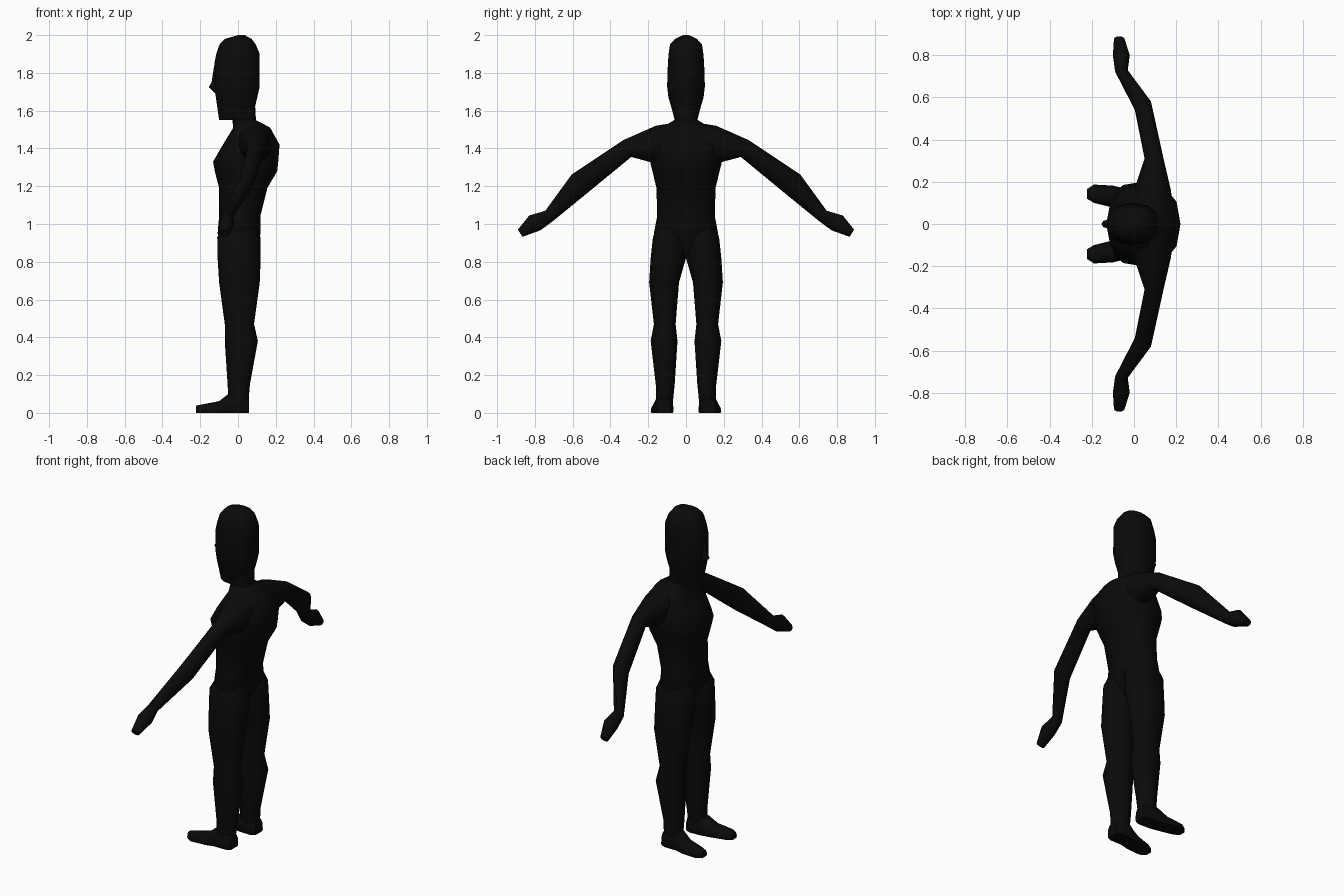
import bpy, bmesh, math

black = bpy.data.materials.new("black")
black.diffuse_color = (0.003, 0.003, 0.003, 1)


def loft(name, axis, rings, power=2.0, mirror=False, sides=12):
    """Skin rounded rings along an axis.
    Ring: position, min/max of the first and second other axis, optional lean."""
    bm = bmesh.new()
    others = [i for i in range(3) if i != axis]
    loops = []
    for t, a0, a1, b0, b1, *lean in rings:
        loop = []
        for k in range(sides):
            ang = 2 * math.pi * k / sides
            c, s = [math.copysign(abs(f(ang)) ** (2 / power), f(ang)) for f in (math.cos, math.sin)]
            p = [0, 0, 0]
            p[axis] = t + (lean[0] if lean else 0) * s
            p[others[0]] = (a0 + a1) / 2 + (a1 - a0) / 2 * c
            p[others[1]] = (b0 + b1) / 2 + (b1 - b0) / 2 * s
            p[2] = max(p[2], 0)
            loop.append(bm.verts.new(p))
        loops.append(loop)
    for lo, hi in zip(loops, loops[1:]):
        for k in range(sides):
            j = (k + 1) % sides
            bm.faces.new((lo[k], lo[j], hi[j], hi[k]))
    bm.faces.new(loops[0][::-1])
    bm.faces.new(loops[-1])
    bmesh.ops.recalc_face_normals(bm, faces=bm.faces)
    me = bpy.data.meshes.new(name)
    bm.to_mesh(me)
    bm.free()
    me.materials.append(black)
    ob = bpy.data.objects.new(name, me)
    bpy.context.collection.objects.link(ob)
    if mirror:
        m = ob.modifiers.new("mirror", "MIRROR")
        m.use_axis = (False, True, False)
    bpy.ops.object.select_all(action="DESELECT")
    ob.select_set(True)
    bpy.context.view_layer.objects.active = ob
    bpy.ops.object.shade_smooth_by_angle(angle=math.radians(40))
    return ob


def centred(rows):
    return [(z, x0, x1, -w, w) for z, x0, x1, w in rows]


# torso with neck: height, front, back, half width
loft("torso", 2, centred([
    (0.83, -0.05, 0.06, 0.10), (0.95, -0.108, 0.12, 0.17), (1.04, -0.10, 0.118, 0.153),
    (1.19, -0.10, 0.155, 0.156), (1.28, -0.123, 0.208, 0.178), (1.33, -0.132, 0.213, 0.19),
    (1.42, -0.08, 0.22, 0.19), (1.51, -0.025, 0.17, 0.13), (1.55, -0.03, 0.095, 0.062),
    (1.64, -0.03, 0.09, 0.064)]), power=2.3)

# head, with the rings leaning so the chin is lower in front
loft("head", 2, centred([
    (1.55, -0.10, 0.088, 0.06), (1.62, -0.11, 0.09, 0.078), (1.67, -0.117, 0.102, 0.093),
    (1.73, -0.125, 0.115, 0.10), (1.85, -0.125, 0.115, 0.096), (1.90, -0.115, 0.115, 0.092),
    (1.95, -0.098, 0.094, 0.085), (1.98, -0.07, 0.072, 0.058), (2.0, 0.0, 0.035, 0.015)]), power=2.4)

# nose
loft("nose", 2, centred([
    (1.69, -0.12, -0.08, 0.022), (1.725, -0.155, -0.08, 0.022),
    (1.75, -0.14, -0.08, 0.016), (1.84, -0.126, -0.08, 0.01)]), sides=8)

# arms with hands
loft("arms", 1, [
    (0.04, -0.01, 0.19, 1.35, 1.54), (0.16, 0.0, 0.175, 1.32, 1.52),
    (0.31, 0.05, 0.14, 1.355, 1.445, 0.02), (0.56, 0.0, 0.085, 1.17, 1.262, 0.045),
    (0.725, -0.09, -0.03, 1.015, 1.07, 0.02), (0.80, -0.10, -0.02, 0.967, 1.045, 0.03),
    (0.878, -0.095, -0.045, 0.932, 0.97, 0.012)], mirror=True)

# legs
loft("legs", 2, [
    (1.02, -0.06, 0.08, 0.01, 0.14), (0.93, -0.11, 0.12, 0.0, 0.175),
    (0.82, -0.108, 0.12, 0.0, 0.187), (0.69, -0.10, 0.115, 0.037, 0.195),
    (0.47, -0.07, 0.085, 0.055, 0.17), (0.38, -0.07, 0.105, 0.045, 0.187),
    (0.15, -0.055, 0.063, 0.06, 0.16), (0.05, -0.05, 0.055, 0.07, 0.16)], power=2.2, mirror=True)

# feet: rings reach below the ground and are flattened onto it
loft("feet", 0, [
    (-0.223, 0.12, 0.165, -0.015, 0.038), (-0.19, 0.10, 0.187, -0.03, 0.045),
    (-0.10, 0.078, 0.182, -0.05, 0.062), (-0.045, 0.068, 0.168, -0.08, 0.105),
    (0.03, 0.065, 0.168, -0.08, 0.10), (0.057, 0.08, 0.155, -0.06, 0.08)], power=2.6, mirror=True)
